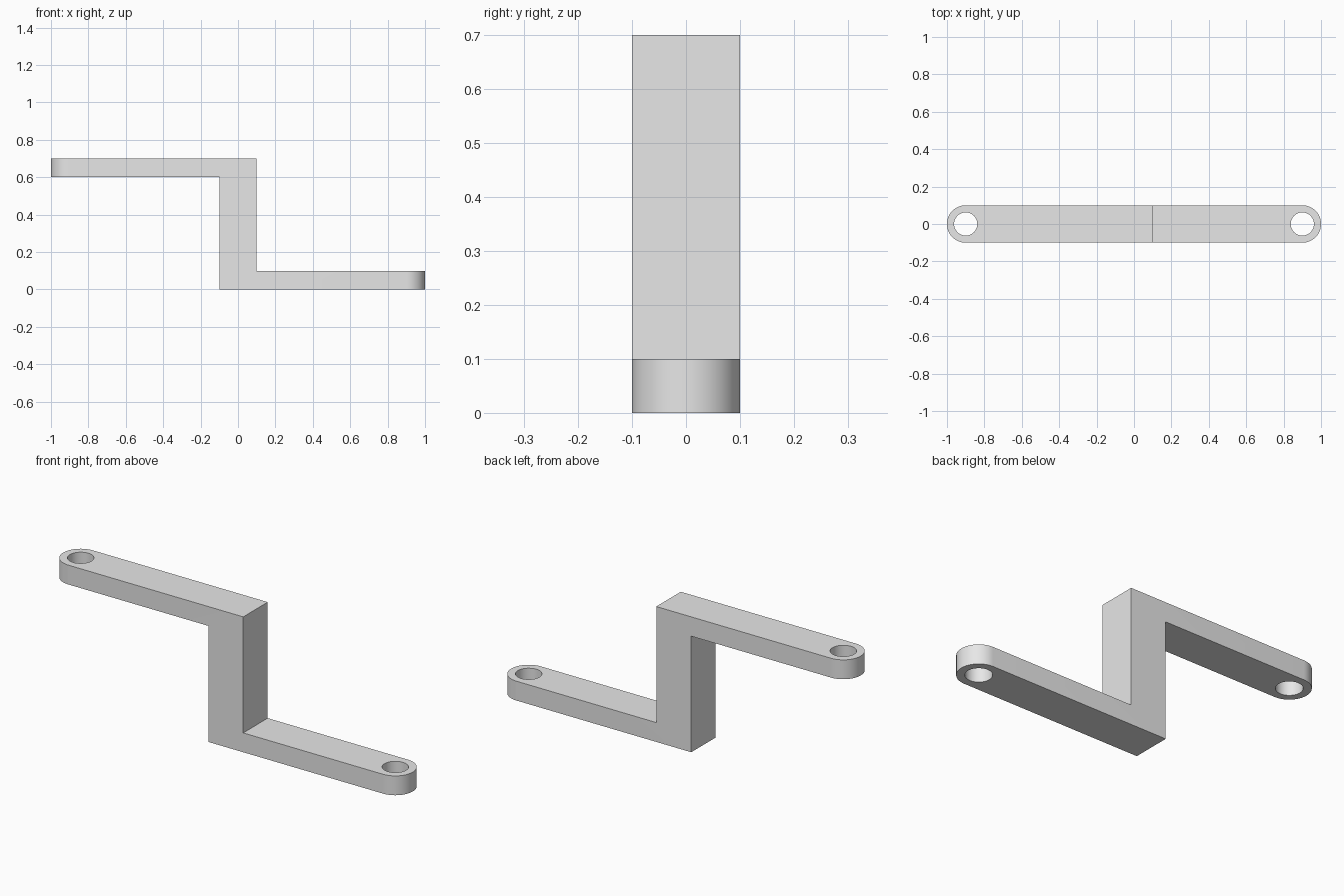
import bpy
import bmesh
from math import radians

cube = bpy.data.objects.get("Cube")
if cube:
    bpy.data.objects.remove(cube, do_unlink=True)

HALF_LENGTH, HALF_WIDTH, HEIGHT, THICKNESS = 1.0, 0.1, 0.7, 0.1
HOLE_RADIUS = 0.062

grey = bpy.data.materials.new("plain grey")
grey.use_nodes = True
colour = (0.8, 0.8, 0.8, 1)
grey.diffuse_color = colour
grey.node_tree.nodes["Principled BSDF"].inputs["Base Color"].default_value = colour

# Stepped side profile, extruded across the width
W = HALF_WIDTH
profile = [
    (-W, 0), (HALF_LENGTH, 0), (HALF_LENGTH, THICKNESS), (W, THICKNESS),
    (W, HEIGHT), (-HALF_LENGTH, HEIGHT),
    (-HALF_LENGTH, HEIGHT - THICKNESS), (-W, HEIGHT - THICKNESS),
]
bm = bmesh.new()
side = bm.faces.new([bm.verts.new((x, -W, z)) for x, z in profile])
extruded = bmesh.ops.extrude_face_region(bm, geom=[side])["geom"]
moved = [v for v in extruded if isinstance(v, bmesh.types.BMVert)]
bmesh.ops.translate(bm, verts=moved, vec=(0, 2 * W, 0))
bmesh.ops.recalc_face_normals(bm, faces=bm.faces)

# Round both arm tips into half circles
tips = [e for e in bm.edges
        if all(abs(v.co.x) > HALF_LENGTH - 0.01 for v in e.verts)
        and abs(e.verts[0].co.z - e.verts[1].co.z) > 0.01]
bmesh.ops.bevel(bm, geom=tips, offset=W * 0.999, offset_type='OFFSET',
                segments=16, profile=0.5, affect='EDGES')
mesh = bpy.data.meshes.new("stepped_bracket")
bm.to_mesh(mesh)
bm.free()
bracket = bpy.data.objects.new("stepped_bracket", mesh)
bpy.context.collection.objects.link(bracket)
mesh.materials.append(grey)


# Bolt hole through the tip of each arm
def drill(name, x, z):
    bpy.ops.mesh.primitive_cylinder_add(
        vertices=48, radius=HOLE_RADIUS, depth=THICKNESS * 2, location=(x, 0, z))
    cutter = bpy.context.object
    cutter.name = name
    cutter.data.materials.append(grey)
    cutter.hide_render = True
    cutter.hide_set(True)
    cut = bracket.modifiers.new(name, 'BOOLEAN')
    cut.operation = 'DIFFERENCE'
    cut.solver = 'EXACT'
    cut.object = cutter
    return cutter


hole_x = HALF_LENGTH - W
cutters = [drill("lower_hole_cutter", hole_x, THICKNESS / 2),
           drill("upper_hole_cutter", -hole_x, HEIGHT - THICKNESS / 2)]

# Apply the cuts, then smooth the curved walls
bpy.ops.object.select_all(action='DESELECT')
bracket.select_set(True)
bpy.context.view_layer.objects.active = bracket
for cut in list(bracket.modifiers):
    bpy.ops.object.modifier_apply(modifier=cut.name)
for cutter in cutters:
    bpy.data.objects.remove(cutter, do_unlink=True)
bpy.ops.object.shade_smooth_by_angle(angle=radians(30))
